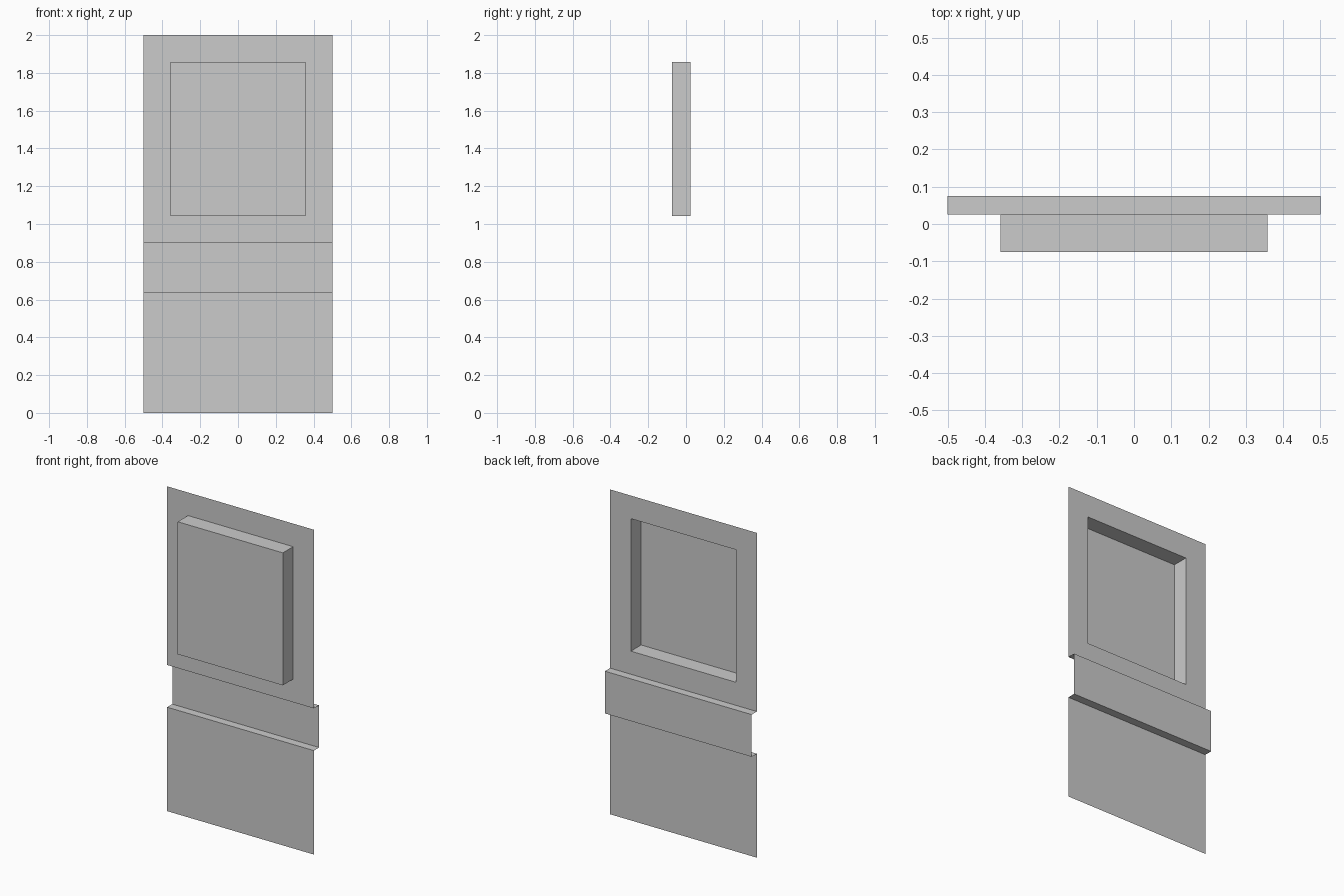
import bpy
import bmesh

cube = bpy.data.objects.get("Cube")
if cube:
    bpy.data.objects.remove(cube, do_unlink=True)

HALF_WIDTH = 0.5
FRONT_Y, GROOVE_Y = 0.025, 0.075
BORDER, PANEL_DEPTH = 0.142, 0.1

# Plain grey material
grey = bpy.data.materials.new("plain_grey")
grey.use_nodes = True
colour = (0.6, 0.6, 0.6, 1)
grey.diffuse_color = colour
grey.node_tree.nodes["Principled BSDF"].inputs["Base Color"].default_value = colour

# Side profile (y, z) of the thin sheet, bottom to top, with a recessed groove
profile = [(FRONT_Y, 0), (FRONT_Y, 0.64), (GROOVE_Y, 0.64),
           (GROOVE_Y, 0.9), (FRONT_Y, 0.9), (FRONT_Y, 2)]

bm = bmesh.new()
rows = [[bm.verts.new((x, y, z)) for x in (-HALF_WIDTH, HALF_WIDTH)]
        for y, z in profile]
faces = [bm.faces.new((a[0], a[1], b[1], b[0])) for a, b in zip(rows, rows[1:])]
bm.normal_update()

# Raised upper panel inside an even border, hollow at the back
upper = faces[-1]
bmesh.ops.inset_individual(bm, faces=[upper], thickness=BORDER, use_even_offset=True)
raised = bmesh.ops.extrude_discrete_faces(bm, faces=[upper])["faces"][0]
bmesh.ops.translate(bm, verts=raised.verts, vec=(0, -PANEL_DEPTH, 0))

mesh = bpy.data.meshes.new("wall_panel")
bm.to_mesh(mesh)
bm.free()
mesh.materials.append(grey)
bpy.context.collection.objects.link(bpy.data.objects.new("wall_panel", mesh))
